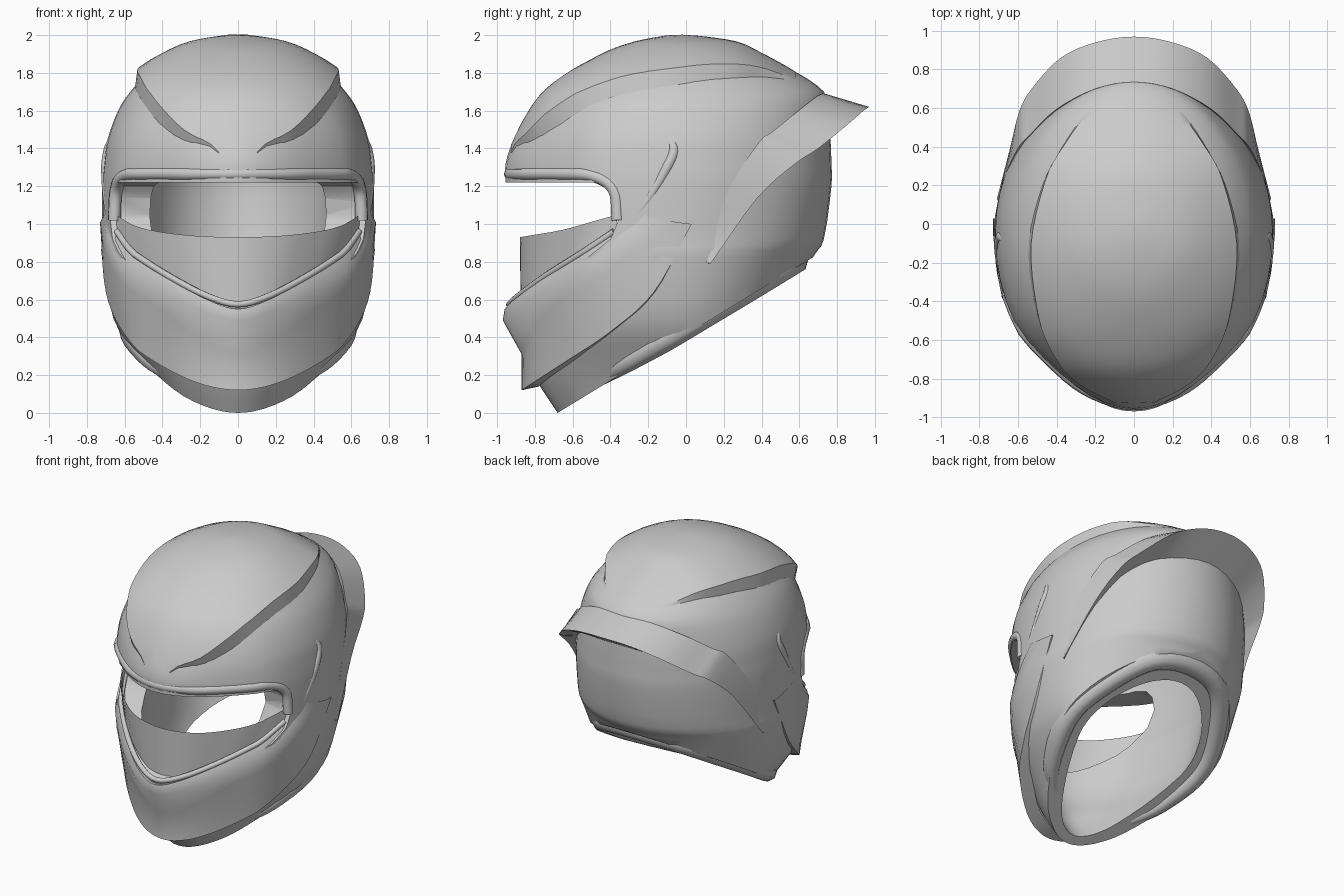
import bpy, bmesh, math
from mathutils import Vector

if "Cube" in bpy.data.objects:
    bpy.data.objects.remove(bpy.data.objects["Cube"])


def spline(pts, n=5):
    """Catmull-Rom through points of any dimension."""
    p = [Vector(q) for q in pts]
    p = [p[0] * 2 - p[1]] + p + [p[-1] * 2 - p[-2]]
    out = []
    for i in range(1, len(p) - 2):
        a, b, c, d = p[i - 1:i + 3]
        for k in range(n):
            t = k / n
            out.append((b * 2 + (c - a) * t + (a * 2 - b * 5 + c * 4 - d) * t * t
                        + (b * 3 - a - c * 3 + d) * t ** 3) / 2)
    return out + [p[-2]]


def pinch(y):
    """Narrowing towards the pointed front."""
    return 1 - .5 * max(0, -y - .55)


def both(pts, n=5):
    """Mirror a half line that starts at x = 0, smooth it, and pinch the front."""
    full = spline([(-x, y, z) for x, y, z in reversed(pts[1:])] + list(pts), n)
    return [Vector((p.x * pinch(p.y), p.y, p.z)) for p in full]


def finish(ob, angle=40):
    bpy.ops.object.select_all(action='DESELECT')
    ob.select_set(True)
    bpy.context.view_layer.objects.active = ob
    bpy.ops.object.shade_smooth_by_angle(angle=math.radians(angle))
    return ob


def loft(name, lines, around=False, wrap=False, caps=False, cut=None, angle=40):
    bm = bmesh.new()
    rows = [[bm.verts.new(p) for p in ln] for ln in lines]
    n, m = len(rows), len(rows[0])
    for i in range(n if wrap else n - 1):
        r, s = rows[i], rows[(i + 1) % n]
        for j in range(m if around else m - 1):
            k = (j + 1) % m
            bm.faces.new((r[j], r[k], s[k], s[j]))
    if caps:
        bm.faces.new(rows[0])
        bm.faces.new(rows[-1])
    bmesh.ops.recalc_face_normals(bm, faces=bm.faces)
    if cut:
        res = bmesh.ops.bisect_plane(bm, geom=bm.verts[:] + bm.edges[:] + bm.faces[:],
                                     plane_co=cut[0], plane_no=cut[1], clear_outer=True)
        edges = [e for e in res['geom_cut'] if isinstance(e, bmesh.types.BMEdge)]
        bmesh.ops.holes_fill(bm, edges=edges)
        bmesh.ops.recalc_face_normals(bm, faces=bm.faces)
    me = bpy.data.meshes.new(name)
    bm.to_mesh(me)
    bm.free()
    ob = bpy.data.objects.new(name, me)
    bpy.context.collection.objects.link(ob)
    return finish(ob, angle)


def tube(name, pts, radii):
    cu = bpy.data.curves.new(name, 'CURVE')
    cu.dimensions = '3D'
    cu.bevel_depth, cu.bevel_resolution, cu.use_fill_caps = 1, 2, True
    sp = cu.splines.new('POLY')
    sp.points.add(len(pts) - 1)
    for i, p in enumerate(pts):
        sp.points[i].co = (*p, 1)
        f = i / (len(pts) - 1) * (len(radii) - 1)
        k = min(int(f), len(radii) - 2)
        sp.points[i].radius = radii[k] + (radii[k + 1] - radii[k]) * (f - k)
    ob = bpy.data.objects.new(name, cu)
    bpy.context.collection.objects.link(ob)
    bpy.ops.object.select_all(action='DESELECT')
    ob.select_set(True)
    bpy.context.view_layer.objects.active = ob
    bpy.ops.object.convert(target='MESH')
    return finish(bpy.context.view_layer.objects.active, 60)


# Shell profile: height, front y, back y, half width
KEYS = [(0, -.68, .3, .36), (.17, -.79, .4, .45), (.3, -.84, .45, .54), (.5, -.93, .5, .66),
        (.82, -.95, .67, .72), (.92, -.955, .73, .72), (1.2, -.955, .77, .72),
        (1.32, -.955, .77, .71), (1.45, -.91, .765, .69), (1.6, -.82, .755, .635),
        (1.7, -.73, .73, .57), (1.8, -.59, .59, .475), (1.9, -.4, .38, .33),
        (1.95, -.25, .25, .21), (1.98, -.08, .02, .06)]
PROF = spline(KEYS, 3)
YM = -.05


def ring(z, f, b, w, n=48):
    pts = []
    for i in range(n):
        a = 2 * math.pi * i / n
        s = math.sin(a)
        y = YM + s * (b - YM if s > 0 else YM - f)
        pts.append((w * math.cos(a) * pinch(y), y, z))
    return pts


# Outer shell, cut along the sloping neck line
shell = loft("outer_shell", [ring(*r) for r in PROF], around=True, caps=True,
             cut=((0, -.68, 0), (0, .52, -.854)))

# Hollow interior and eye opening
inner_rows = [(-.15, -.54, .15, .24)] + [(z * .945, f * .88, YM + (b - YM) * .78, w * .7)
                                         for z, f, b, w in PROF]
hollow = loft("interior_cutter", [ring(*r) for r in inner_rows], around=True, caps=True)
PORT = [(-1.2, 1.22), (-.48, 1.22), (-.41, 1.2), (-.365, 1.14), (-.35, 1.04),
        (-.40, .92), (-.6, .76), (-.97, .53), (-1.2, .4)]
port = loft("eye_port_cutter", [[(x, y, z) for y, z in PORT] for x in (-1, 1)],
            around=True, caps=True)
for cutter in (hollow, port):
    cutter.hide_render = True
    mod = shell.modifiers.new("cut", 'BOOLEAN')
    mod.operation, mod.solver, mod.object = 'DIFFERENCE', 'EXACT', cutter
    bpy.context.view_layer.objects.active = shell
    bpy.ops.object.modifier_apply(modifier=mod.name)
    bpy.data.objects.remove(cutter)
finish(shell, 35)

# Padded neck roll around the bottom rim
roll = [(0, .57), (.28, .5), (.48, .25), (.56, 0), (.46, -.28), (.31, -.46)]
tube("neck_roll", both([(x, y, .612 * (y + .68) + .045) for x, y in roll]),
     (.04, .075, .08, .08, .08, .075, .04))


def top_point(x, y):
    """Point of the upper shell above (x, y)."""
    for lo, hi in reversed(list(zip(PROF, PROF[1:]))):
        for k in range(20, -1, -1):
            z, f, b, w = lo.lerp(hi, k / 20)
            u = (y - YM) / (b - YM if y > YM else YM - f)
            if (x / w / pinch(y)) ** 2 + u * u <= 1:
                return Vector((x, y, z))
    return Vector((x, y, 1.3))


# Raised crown panel whose edge slopes back into the shell
EDGE = spline([(-.925, .10), (-.8, .27), (-.6, .41), (-.4, .47), (-.1, .495),
               (.2, .43), (.4, .34), (.58, .24)], 4)
lines = []
for y, c in EDGE:
    fade = max(0, min(1, (y + .925) / .2, (.58 - y) / .3))
    row = []
    for i in range(-11, 12):
        s = i / 10 if abs(i) < 11 else i / 10 + .02 * i / 11
        p = top_point(c * s, y)
        off = -.01 if abs(i) == 11 else fade * (.02 + .035 * s * s) + .002
        row.append(p + (p - Vector((0, -.1, 1.2))).normalized() * off)
    lines.append(row)
loft("crown_panel", lines)

# Rear spoiler: upper joint, free tip, lower joint
loft("rear_spoiler", [both(p, 4) for p in (
    [(0, .735, 1.69), (.2, .70, 1.68), (.4, .595, 1.6), (.54, .46, 1.49), (.605, .385, 1.43),
     (.68, .22, 1.17), (.70, .11, .8)],
    [(0, .97, 1.62), (.2, .94, 1.6), (.38, .86, 1.53), (.53, .7, 1.40), (.595, .58, 1.32),
     (.645, .38, 1.14), (.71, .13, .79)],
    [(0, .70, 1.45), (.2, .68, 1.44), (.38, .58, 1.4), (.5, .48, 1.32), (.55, .42, 1.24),
     (.61, .28, 1.06), (.68, .1, .79)])], wrap=True)

# Chin guard: lip, ridge, recess and lower edge
lip = [(0, -.96, .55), (.2, -.91, .6), (.4, -.77, .70), (.55, -.58, .82), (.65, -.38, .95),
       (.69, -.25, 1.07)]
loft("chin_guard", [both(p) for p in (
    [(x * .95, y + .07, z - .01) for x, y, z in lip],
    lip,
    [(0, -.97, .49), (.2, -.93, .53), (.42, -.79, .63), (.58, -.59, .75), (.68, -.38, .9),
     (.715, -.2, 1.04)],
    [(0, -.87, .31), (.25, -.83, .40), (.45, -.72, .55), (.61, -.52, .68), (.70, -.3, .84),
     (.73, -.05, 1.01)],
    [(0, -.87, .12), (.25, -.81, .16), (.46, -.64, .27), (.61, -.4, .43), (.70, -.17, .64),
     (.73, .03, 1.0)],
    [(0, -.78, .14), (.22, -.72, .19), (.4, -.56, .3), (.54, -.34, .46), (.65, -.13, .66),
     (.69, .02, 1.0)])], angle=55)
tube("lip_seal", both([(0, -.935, .575), (.2, -.885, .62), (.4, -.75, .72), (.55, -.56, .84),
                       (.64, -.38, .96)]), (.018, .018))

# Inner deflector panel behind the lip
loft("inner_deflector", [both(p) for p in (
    [(0, -.88, .93), (.3, -.82, .94), (.5, -.65, .97), (.6, -.47, 1.02), (.645, -.36, 1.05)],
    [(0, -.875, .57), (.22, -.83, .63), (.42, -.71, .74), (.56, -.53, .85), (.64, -.38, .93)])])

# Trim around the top and sides of the eye opening
tube("brow_trim", both([(0, -.93, 1.265), (.3, -.85, 1.265), (.5, -.665, 1.265),
                        (.6, -.49, 1.255), (.645, -.38, 1.18), (.655, -.36, 1.02)]), (.035, .035))

# Side ridges sweeping up from the lip
for side, label in ((1, "right"), (-1, "left")):
    path = spline([(.665, -.33, .95), (.69, -.2, 1.13), (.695, -.1, 1.3), (.68, -.065, 1.4),
                   (.655, -.12, 1.49)])
    tube("side_ridge_" + label, [(side * x, y, z) for x, y, z in path], (.015, .025, .03, .03, .012))
